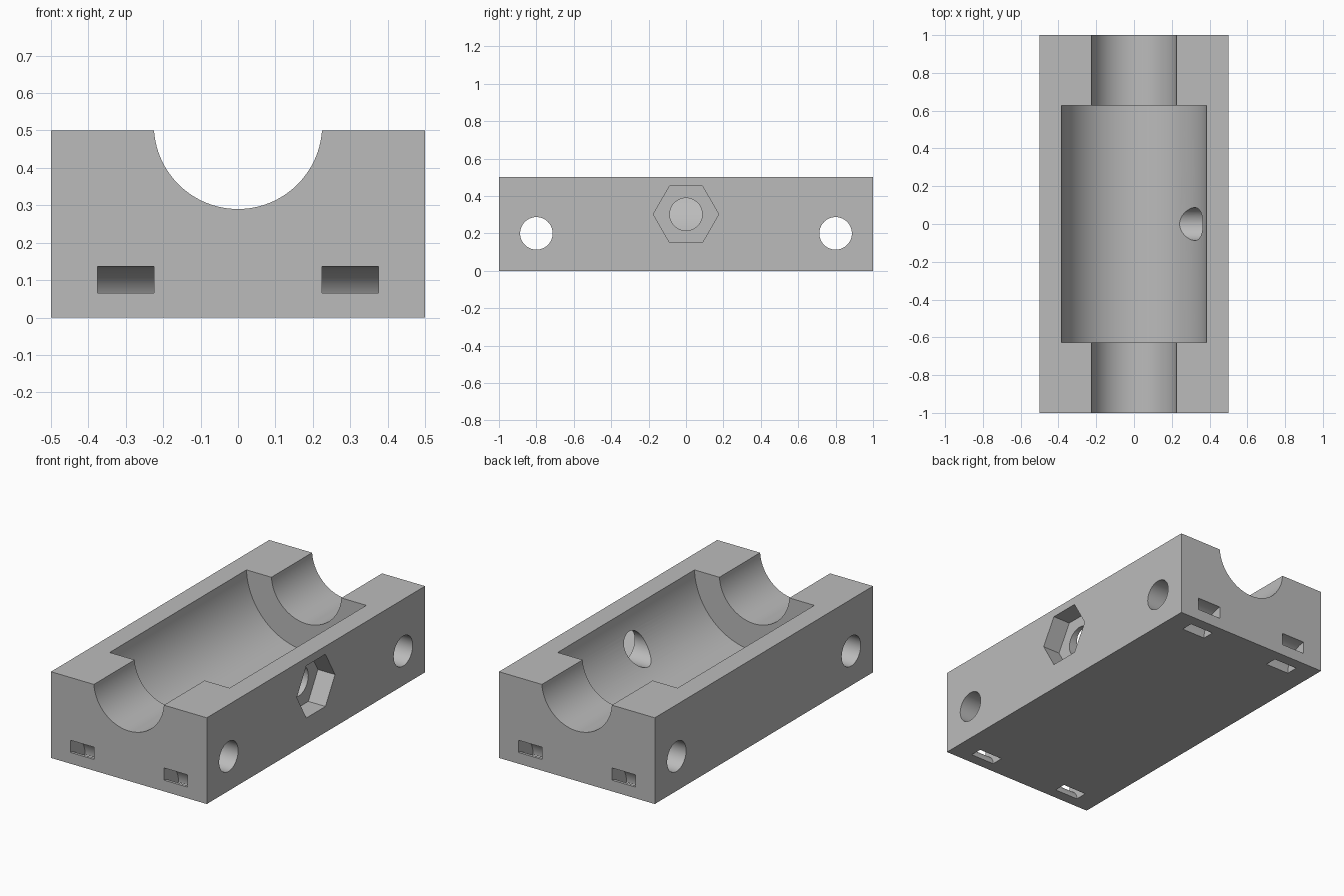
import bpy
import bmesh
from math import cos, sin, pi, radians
from mathutils import Vector

cube = bpy.data.objects.get("Cube")
if cube:
    bpy.data.objects.remove(cube, do_unlink=True)

grey = bpy.data.materials.new("light_grey")
grey.use_nodes = True
grey.diffuse_color = (0.5, 0.5, 0.5, 1)
grey.node_tree.nodes["Principled BSDF"].inputs["Base Color"].default_value = (0.5, 0.5, 0.5, 1)


def prism(name, profile, axis, start, end):
    """Extrude a 2D profile along x (profile is y, z) or y (profile is x, z)."""
    bm = bmesh.new()

    def place(u, v, t):
        return Vector((t, u, v)) if axis == "x" else Vector((u, t, v))

    base = bm.faces.new([bm.verts.new(place(u, v, start)) for u, v in profile])
    extruded = bmesh.ops.extrude_face_region(bm, geom=[base], use_keep_orig=True)
    verts = [g for g in extruded["geom"] if isinstance(g, bmesh.types.BMVert)]
    bmesh.ops.translate(bm, verts=verts, vec=place(0, 0, end - start))
    bmesh.ops.recalc_face_normals(bm, faces=bm.faces[:])
    mesh = bpy.data.meshes.new(name)
    bm.to_mesh(mesh)
    bm.free()
    mesh.materials.append(grey)
    obj = bpy.data.objects.new(name, mesh)
    bpy.context.collection.objects.link(obj)
    return obj


def circle(u, v, r, sides):
    return [(u + r * cos(2 * pi * i / sides), v + r * sin(2 * pi * i / sides))
            for i in range(sides)]


def arc_band(y, side, inner, outer, steps=40):
    """Curved channel around a bottom end edge."""
    angles = [radians(-20 + 130 * i / steps) for i in range(steps + 1)]
    path = [(outer, a) for a in angles] + [(inner, a) for a in reversed(angles)]
    return [(y - side * r * cos(a), r * sin(a)) for r, a in path]


# Main block
block = prism("clamp_block", [(-1, 0), (1, 0), (1, 0.5), (-1, 0.5)], "x", -0.5, 0.5)

# Shaft groove and wider central recess
AXIS_Z = 0.515
cutters = [
    prism("shaft_groove", circle(0, AXIS_Z, 0.225, 96), "y", -1.1, 1.1),
    prism("central_recess", circle(0, AXIS_Z, 0.385, 128), "y", -0.627, 0.627),
    # Nut pocket and screw hole through one wall
    prism("nut_pocket", circle(0, 0.302, 0.175, 6), "x", 0.39, 0.6),
    prism("screw_hole", circle(0, 0.302, 0.087, 64), "x", 0.05, 0.55),
]

# Cross holes and curved tie slots at both ends
for end in (-1, 1):
    cutters.append(prism("cross_hole", circle(0.8 * end, 0.2, 0.087, 64), "x", -0.6, 0.6))
    for side in (-1, 1):
        cutters.append(prism("tie_slot", arc_band(end, end, 0.065, 0.136), "x",
                             side * 0.3 - 0.076, side * 0.3 + 0.076))

# Cut everything out of the block
bpy.ops.object.select_all(action="DESELECT")
block.select_set(True)
bpy.context.view_layer.objects.active = block
for cutter in cutters:
    cutter.hide_render = True
    mod = block.modifiers.new(cutter.name, "BOOLEAN")
    mod.operation = "DIFFERENCE"
    mod.solver = "EXACT"
    mod.object = cutter
    bpy.ops.object.modifier_apply(modifier=mod.name)
    bpy.data.objects.remove(cutter, do_unlink=True)

bpy.ops.object.shade_smooth_by_angle(angle=radians(25))
